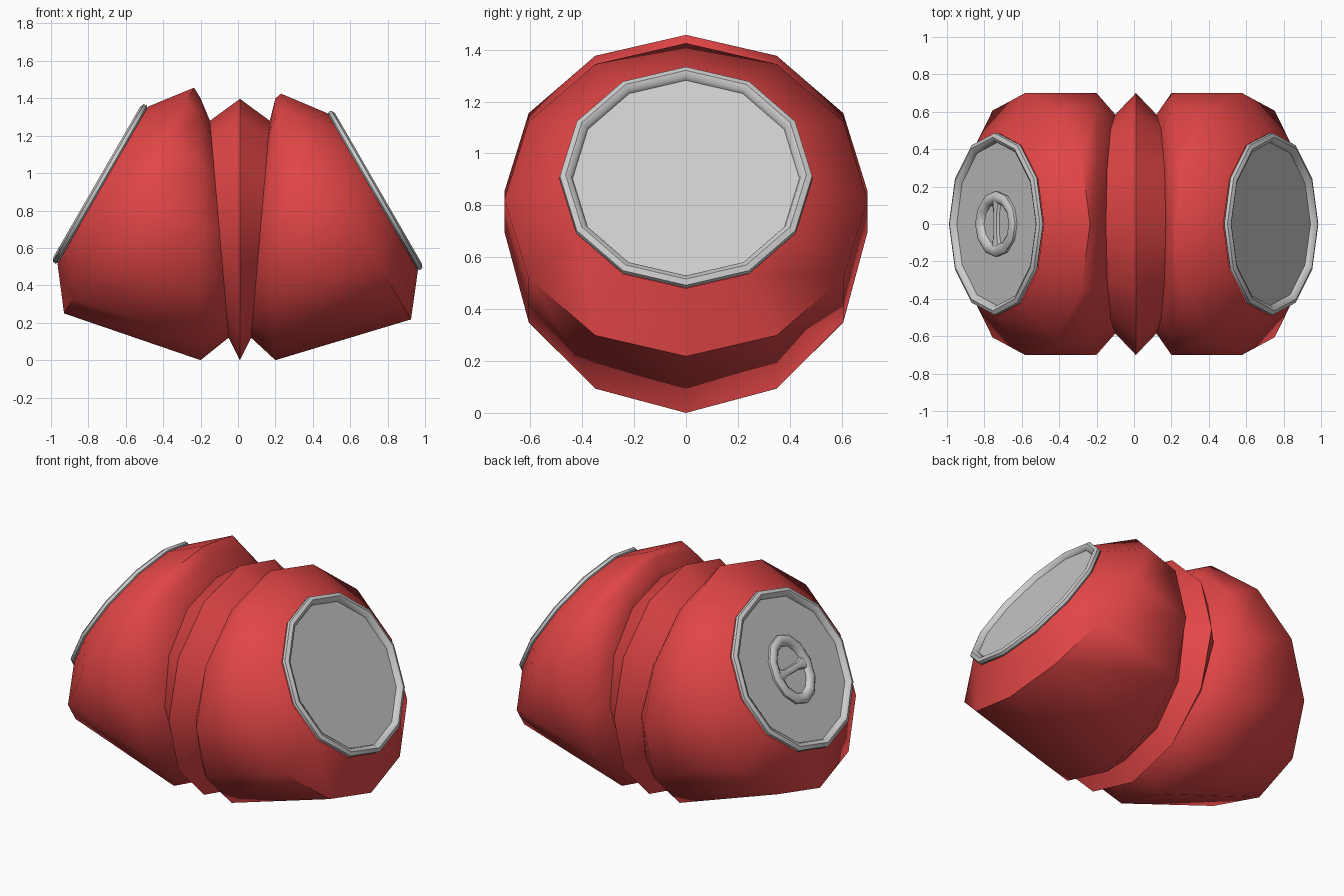
import bpy, bmesh, math
from mathutils import Vector

if "Cube" in bpy.data.objects:
    bpy.data.objects.remove(bpy.data.objects["Cube"])

SIDES = 12
Y = Vector((0, 1, 0))


def loft(name, rings, cap_end=False, closed=False, angle=40):
    """Skin rings given as (centre, half axis in xz, half width in y)."""
    bm = bmesh.new()
    loops = []
    for c, u, w in rings:
        loop = []
        for i in range(SIDES):
            a = 2 * math.pi * i / SIDES
            loop.append(bm.verts.new(c + u * math.cos(a) + Y * w * math.sin(a)))
        loops.append(loop)
    pairs = list(zip(loops, loops[1:]))
    if closed:
        pairs.append((loops[-1], loops[0]))
    for a, b in pairs:
        for i in range(SIDES):
            j = (i + 1) % SIDES
            bm.faces.new((a[i], a[j], b[j], b[i]))
    if cap_end:
        bm.faces.new(loops[-1])
    bmesh.ops.recalc_face_normals(bm, faces=bm.faces)
    me = bpy.data.meshes.new(name)
    bm.to_mesh(me)
    bm.free()
    ob = bpy.data.objects.new(name, me)
    bpy.context.collection.objects.link(ob)
    smooth(ob, angle)
    return ob


def smooth(ob, angle):
    bpy.ops.object.select_all(action='DESELECT')
    bpy.context.view_layer.objects.active = ob
    ob.select_set(True)
    bpy.ops.object.shade_smooth_by_angle(angle=math.radians(angle))


def span(bottom, top, width):
    b, t = Vector((bottom[0], 0, bottom[1])), Vector((top[0], 0, top[1]))
    return (b + t) / 2, (t - b) / 2, width


# Crumpled red body, bent downwards at both ends
body = loft("can_body", [
    span((-0.965, 0.515), (-0.482, 1.355), 0.485),
    span((-0.93, 0.25), (-0.235, 1.457), 0.70),
    span((-0.20, 0.0), (-0.20, 1.40), 0.70),
    span((-0.05, 0.12), (-0.15, 1.28), 0.585),
    span((0.01, 0.0), (0.01, 1.397), 0.70),
    span((0.07, 0.12), (0.17, 1.28), 0.585),
    span((0.20, 0.0), (0.20, 1.40), 0.70),
    span((0.925, 0.218), (0.23, 1.425), 0.70),
    span((0.962, 0.48), (0.478, 1.32), 0.485),
], angle=60)
red = bpy.data.materials.new("red_paint")
red.diffuse_color = (0.75, 0.06, 0.06, 1)
red.use_nodes = True
red.node_tree.nodes["Principled BSDF"].inputs["Base Color"].default_value = red.diffuse_color
body.data.materials.append(red)


def frame(side):
    """Outward normal and in-plane upward direction of an end."""
    return (Vector((side * 0.866, 0, 0.5)), Vector((-side * 0.5, 0, 0.866)))


# Rolled rims with recessed end discs
ends = {-1: ("lid", Vector((-0.724, 0, 0.935))),
        1: ("base", Vector((0.72, 0, 0.90)))}
for side, (label, c) in ends.items():
    n, u = frame(side)
    rim = [(0.47, -0.005), (0.488, 0.008), (0.486, 0.026), (0.464, 0.036),
           (0.443, 0.026), (0.437, 0.006)]
    loft(label + "_rim_and_disc", [(c + n * h, u * r, r) for r, h in rim],
         cap_end=True, angle=50)

# Oval pull tab on the lid: rounded loop and crossbar
n, u = frame(-1)
c = ends[-1][1]
section = [(0.0, 0.004), (0.0, 0.02), (-0.018, 0.034), (-0.042, 0.034),
           (-0.06, 0.022), (-0.065, 0.004)]
loft("pull_tab_loop", [(c + n * h, u * (0.21 + d), 0.175 + d)
                       for d, h in section], closed=True, angle=50)
bar = [(-0.13, 0.045), (-0.06, 0.022), (0.06, 0.022), (0.13, 0.045)]
bm = bmesh.new()
rows = []
for y, w in bar:
    rows.append([bm.verts.new(c + Y * y + u * w * k + n * h) for k, h in
                 ((-1, 0.004), (-0.8, 0.022), (0, 0.03), (0.8, 0.022), (1, 0.004))])
for a, b in zip(rows, rows[1:]):
    for i in range(4):
        bm.faces.new((a[i], a[i + 1], b[i + 1], b[i]))
bmesh.ops.recalc_face_normals(bm, faces=bm.faces)
me = bpy.data.meshes.new("pull_tab_crossbar")
bm.to_mesh(me)
bm.free()
crossbar = bpy.data.objects.new("pull_tab_crossbar", me)
bpy.context.collection.objects.link(crossbar)
smooth(crossbar, 50)
